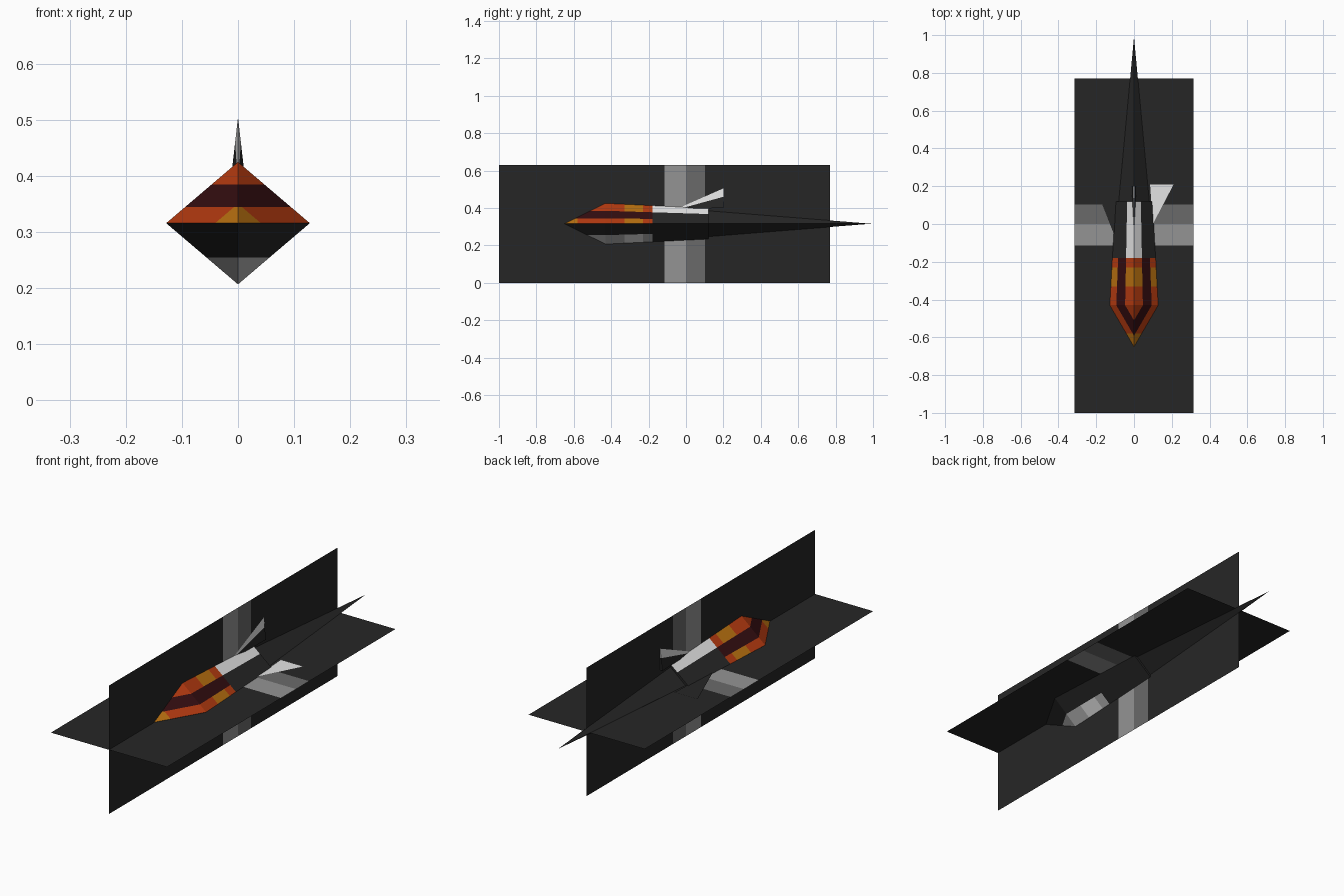
import bpy, bmesh
from mathutils import Vector

if "Cube" in bpy.data.objects:
    bpy.data.objects.remove(bpy.data.objects["Cube"])

MID = 0.316


def mat(name, hexcol):
    m = bpy.data.materials.new(name)
    c = [int(hexcol[i:i + 2], 16) / 255 for i in (0, 2, 4)]
    m.diffuse_color = [x / 12.92 if x < 0.04 else ((x + 0.055) / 1.055) ** 2.4 for x in c] + [1]
    m.use_nodes = True
    m.node_tree.nodes["Principled BSDF"].inputs["Base Color"].default_value = m.diffuse_color
    return m


names = [("charcoal", "262626"), ("orange", "B43A10"), ("maroon", "330D10"), ("ochre", "B87010"),
         ("white", "E4E4E4"), ("light_grey", "949494"), ("mid_grey", "6A6A6A"), ("pale_grey", "B4B4B4")]
MATS = [mat(*n) for n in names]
CHARCOAL, ORANGE, MAROON, OCHRE, WHITE, LIGHT, GREY, PALE = range(8)


def finish(bm, name, rule, solid=True):
    """Colour faces by a rule on their centre and link the object."""
    if solid:
        bmesh.ops.recalc_face_normals(bm, faces=bm.faces)
    for f in bm.faces:
        f.material_index = rule(f.calc_center_median())
    me = bpy.data.meshes.new(name)
    bm.to_mesh(me)
    bm.free()
    for m in MATS:
        me.materials.append(m)
    ob = bpy.data.objects.new(name, me)
    bpy.context.collection.objects.link(ob)
    return ob


def cut(bm, co, no, keep=lambda f: True):
    faces = [f for f in bm.faces if keep(f)]
    geom = list({v for f in faces for v in f.verts}) + list({e for f in faces for e in f.edges}) + faces
    bmesh.ops.bisect_plane(bm, geom=geom, dist=1e-5, plane_co=co, plane_no=no)


def diamond_loft(rings):
    """Four-sided loft from (y, half width, half height); zero width is a tip."""
    bm = bmesh.new()
    loops = []
    for y, w, h in rings:
        if w == 0:
            loops.append([bm.verts.new((0, y, MID))] * 4)
        else:
            loops.append([bm.verts.new(p) for p in
                          ((w, y, MID), (0, y, MID + h), (-w, y, MID), (0, y, MID - h))])
    for a, b in zip(loops, loops[1:]):
        for i in range(4):
            j = (i + 1) % 4
            bm.faces.new(list(dict.fromkeys((a[i], a[j], b[j], b[i]))))
    for ring in (loops[0], loops[-1]):
        if ring[0] is not ring[1]:
            bm.faces.new(ring)
    return bm


# body: pointed diamond hull with painted bands
SHOULDER, END = -0.43, 0.12


def level(z, y):
    return MID + (z - MID) * (1 - 0.25 * max(0, y - SHOULDER) / (END - SHOULDER))


body = diamond_loft([(-0.65, 0, 0), (SHOULDER, 0.128, 0.109), (END, 0.098, 0.082)])
for z in (0.385, 0.345, 0.255):
    slope = (level(z, END) - z) / (END - SHOULDER)
    cut(body, (0, SHOULDER, z), (0, 0, 1), lambda f: f.calc_center_median().y < SHOULDER)
    cut(body, (0, SHOULDER, z), Vector((0, -slope, 1)).normalized(),
        lambda f: f.calc_center_median().y > SHOULDER)
for y in (-0.58, -0.33, -0.23, -0.18):
    cut(body, (0, y, 0), (0, 1, 0))


def body_colour(c):
    patch = -0.33 < c.y < -0.23
    if c.y > END - 0.001:
        return CHARCOAL
    if c.z < level(0.255, c.y):
        return CHARCOAL if c.y > -0.18 else WHITE if patch else PALE
    if c.z < MID:
        return CHARCOAL
    if c.z > level(0.385, c.y):
        return WHITE if c.y > -0.18 else OCHRE if patch else ORANGE
    if c.y > -0.18:
        return CHARCOAL
    if c.z > level(0.345, c.y):
        return MAROON
    return OCHRE if patch or c.y < -0.58 else ORANGE


finish(body, "body", body_colour)

# long tail spike
finish(diamond_loft([(-0.02, 0.094, 0.08), (0.99, 0, 0)]), "tail_spike", lambda c: CHARCOAL)

# two crossed flat sheets with a grey band
BREAKS = [-1.0, -0.115, 0.0, 0.102, 0.77]


def sheet_colour(c):
    return LIGHT if -0.115 < c.y < 0 else GREY if 0 < c.y < 0.102 else CHARCOAL


for name, (ax, az) in (("horizontal_sheet", (0.315, 0)), ("vertical_sheet", (0, 0.315))):
    bm = bmesh.new()
    rows = [[bm.verts.new((s * ax, y, 0.315 + s * az)) for s in (-1, 1)] for y in BREAKS]
    for a, b in zip(rows, rows[1:]):
        bm.faces.new((a[0], a[1], b[1], b[0]) if ax else (a[0], b[0], b[1], a[1]))
    finish(bm, name, sheet_colour, False)

# top fin: thin wedge with a white upper part
bm = bmesh.new()
front, left, right, apex = [bm.verts.new(p) for p in
                            ((0, -0.05, 0.395), (-0.012, 0.2, 0.4), (0.012, 0.2, 0.4), (0, 0.2, 0.505))]
for f in ((front, right, apex), (front, apex, left), (left, apex, right), (front, left, right)):
    bm.faces.new(f)
cut(bm, (0, 0, 0.405), Vector((0, -0.275, 1)).normalized())
finish(bm, "top_fin", lambda c: WHITE if c.z > 0.405 + 0.275 * c.y else CHARCOAL)

# flat side fins, one white and one dark
for name, s, colour, y0 in (("right_fin", 1, WHITE, 0.0), ("left_fin", -1, CHARCOAL, -0.07)):
    bm = bmesh.new()
    pts = [bm.verts.new((s * x, y, 0.318)) for x, y in ((0.1, y0), (0.21, 0.21), (0.085, 0.21))]
    bm.faces.new(pts if s > 0 else pts[::-1])
    finish(bm, name, lambda c: colour, False)
